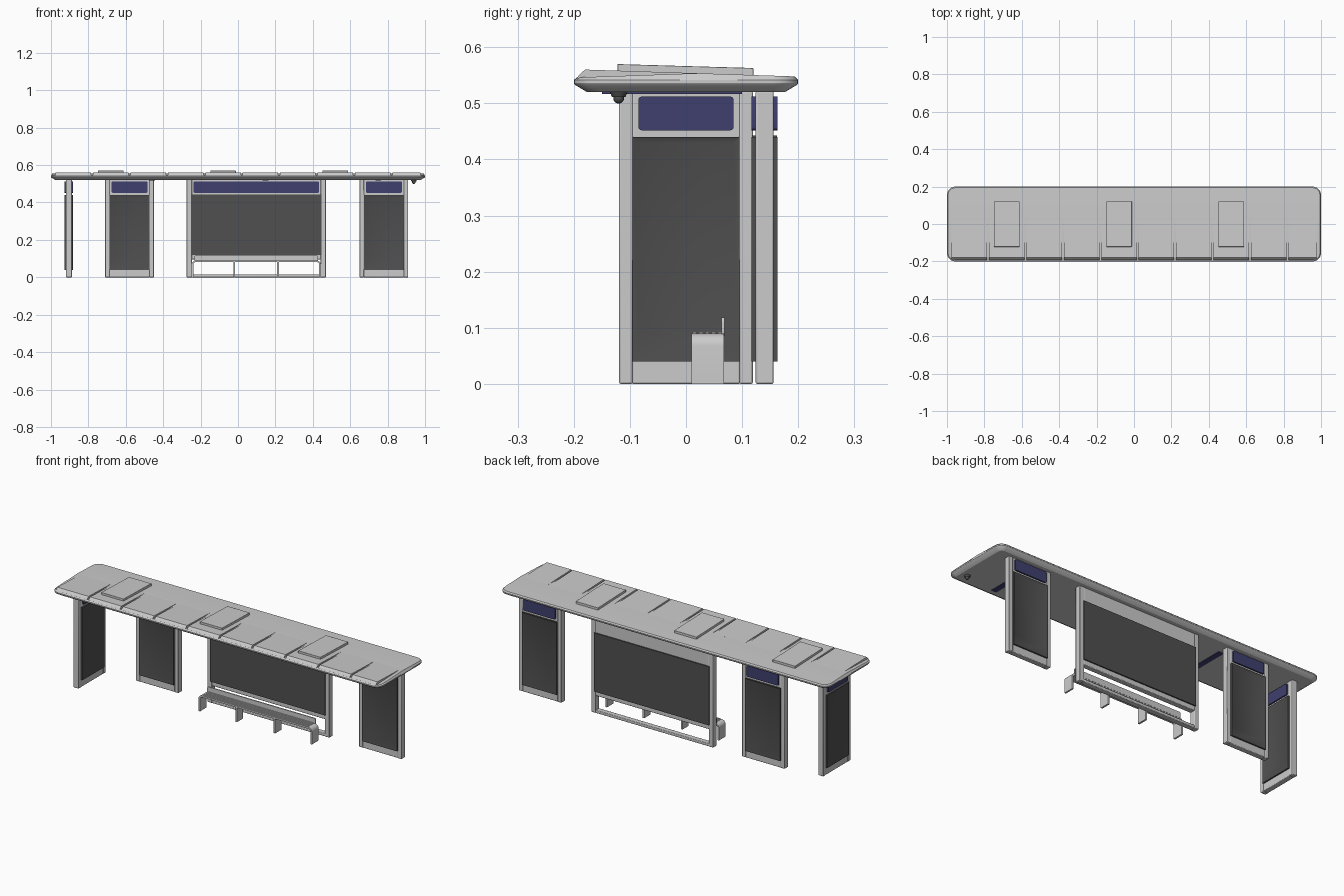
import bpy, bmesh, math
from mathutils import Matrix

if "Cube" in bpy.data.objects:
    bpy.data.objects.remove(bpy.data.objects["Cube"])


def material(name, rgb):
    m = bpy.data.materials.new(name)
    m.diffuse_color = (*rgb, 1)
    m.use_nodes = True
    m.node_tree.nodes["Principled BSDF"].inputs["Base Color"].default_value = m.diffuse_color
    return m


DARK = material("dark_glass", (0.08, 0.08, 0.08))
BLUE = material("blue_sign", (0.05, 0.05, 0.16))
LIGHT = material("light_metal", (0.62, 0.62, 0.62))


def finish(bm, name, mat=None, bevel=0, place=None):
    if place:
        bm.transform(place)
    bmesh.ops.recalc_face_normals(bm, faces=bm.faces)
    me = bpy.data.meshes.new(name)
    bm.to_mesh(me)
    bm.free()
    ob = bpy.data.objects.new(name, me)
    bpy.context.collection.objects.link(ob)
    if mat:
        me.materials.append(mat)
    if bevel:
        b = ob.modifiers.new("bevel", 'BEVEL')
        b.width, b.segments = bevel, 2
    bpy.context.view_layer.objects.active = ob
    ob.select_set(True)
    bpy.ops.object.shade_smooth_by_angle(angle=math.radians(30))
    ob.select_set(False)
    return ob


def add_box(bm, x0, x1, y0, y1, z0, z1):
    m = Matrix.Translation(((x0 + x1) / 2, (y0 + y1) / 2, (z0 + z1) / 2))
    return bmesh.ops.create_cube(bm, size=1, matrix=m @ Matrix.Diagonal((x1 - x0, y1 - y0, z1 - z0, 1)))["verts"]


def boxes(name, items, **kw):
    bm = bmesh.new()
    for i in items:
        add_box(bm, *i)
    return finish(bm, name, **kw)


def rounded(w, h, r, n=6):
    pts = []
    for k, (sx, sy) in enumerate([(1, 1), (-1, 1), (-1, -1), (1, -1)]):
        for i in range(n + 1):
            a = math.pi / 2 * (k + i / n)
            pts.append((sx * (w - r) + r * math.cos(a), sy * (h - r) + r * math.sin(a)))
    return pts


def loft(bm, rings):
    vs = [[bm.verts.new(p) for p in r] for r in rings]
    n = len(vs[0])
    for a, b in zip(vs, vs[1:]):
        for i in range(n):
            bm.faces.new((a[i], a[(i + 1) % n], b[(i + 1) % n], b[i]))
    bm.faces.new(vs[0])
    bm.faces.new(vs[-1])
    return vs


# Roof slab: chamfered rim, low ridge just behind the middle
RIDGE = 0.02


def slope(y):
    return 0.5605 - 0.0325 * (y + 0.19)


def roof_top(y):
    return slope(y) if y >= RIDGE else 0.546 + (slope(RIDGE) - 0.546) * (y + 0.2) / 0.22


bm = bmesh.new()
loft(bm, [[(x, y, z) for x, y in rounded(1 - d, 0.2 - d, 0.045 - d)]
          for d, z in [(0.024, 0.52), (0.002, 0.533), (0, 0.536), (0, 0.542), (0.006, 0.55)]])
bmesh.ops.bisect_plane(bm, geom=bm.verts[:] + bm.edges[:] + bm.faces[:],
                       plane_co=(0, RIDGE, 0), plane_no=(0, 1, 0))
for v in bm.verts:
    if v.co.z > 0.549:
        v.co.z = roof_top(v.co.y)
finish(bm, "roof")

# Wedge cladding sheets on the front half of the roof
bm = bmesh.new()
seams = [-0.98] + [-0.78 + 0.2 * i for i in range(9)] + [0.98]
wedge = [(-0.195, 0.543), (-0.192, 0.549), (-0.18, slope(-0.18)), (RIDGE, slope(RIDGE)), (RIDGE, 0.543)]
for a, b in zip(seams, seams[1:]):
    loft(bm, [[(x, y, z) for y, z in wedge] for x in (a + 0.005, b - 0.005)])
finish(bm, "roof_sheets")

# Raised roof hatches
for x in (-0.68, -0.08, 0.52):
    bm = bmesh.new()
    for v in add_box(bm, x - 0.068, x + 0.068, -0.122, 0.12, 0.545, 0.57):
        if v.co.z > 0.56:
            v.co.z = 0.57 if v.co.y < 0 else 0.563
    finish(bm, "roof_hatch", bevel=0.001)

# Light strips under the roof
for x in (-0.46, 0.147, 0.75):
    boxes("light_strip", [(x - 0.015, x + 0.015, -0.15, 0.1, 0.517, 0.525)], mat=BLUE)

# Ceiling dome camera
bm = bmesh.new()
bmesh.ops.create_cone(bm, cap_ends=True, segments=24, radius1=0.012, radius2=0.016, depth=0.01,
                      matrix=Matrix.Translation((0.94, -0.12, 0.516)))
bmesh.ops.create_uvsphere(bm, u_segments=20, v_segments=12, radius=0.0095,
                          matrix=Matrix.Translation((0.94, -0.12, 0.509)))
finish(bm, "dome_camera", mat=DARK)


def pane(name, w, z0, z1, t, recess, place):
    """Glazed box; small panes get a shallow poster recess on each face."""
    bm = bmesh.new()
    add_box(bm, -w, w, -t, t, z0, z1)
    if recess:
        faces = [f for f in bm.faces if abs(f.normal.y) > 0.9]
        for f in faces:
            bmesh.ops.inset_region(bm, faces=[f], thickness=0.015)
            for v in f.verts:
                v.co.y *= 1 - 0.005 / t
                if v.co.z < 0.2:
                    v.co.z = z0 + 0.055
    finish(bm, name, mat=DARK, place=place)


def sign(w, y0, y1, place):
    bm = bmesh.new()
    loft(bm, [[(x, y, 0.482 + z) for x, z in rounded(w, 0.03, 0.006, 4)] for y in (y0, y1)])
    finish(bm, "sign_band", mat=BLUE, place=place)


# Three standing ad panels: two at the back, one turned as the end wall
back_y = 0.14
panels = [("left_panel", Matrix.Translation((-0.58, back_y, 0)), 0.13),
          ("right_panel", Matrix.Translation((0.78, back_y, 0)), 0.13),
          ("end_panel", Matrix.Translation((-0.904, 0, 0)) @ Matrix.Rotation(math.pi / 2, 4, 'Z'), 0.119)]
for name, place, w in panels:
    boxes(name + "_frame", [(-w, -w + 0.024, -0.016, 0.016, 0, 0.522),
                            (w - 0.024, w, -0.016, 0.016, 0, 0.522),
                            (-w + 0.022, w - 0.022, -0.015, 0.015, 0, 0.522)], bevel=0.003, place=place)
    pane(name + "_pane", w - 0.024, 0.04, 0.44, 0.023, True, place)
    sign(w - 0.034, -0.023, 0.023, place)

# Wide middle panel with an opening at the bottom
mid = Matrix.Translation((0.0975, back_y, 0))
W = 0.372
boxes("middle_frame", [(-W, -W + 0.028, -0.016, 0.016, 0, 0.522),
                       (W - 0.028, W, -0.016, 0.016, 0, 0.522),
                       (-W + 0.026, W - 0.026, -0.015, 0.015, 0.095, 0.522),
                       (-W + 0.026, W - 0.026, -0.015, 0.015, 0, 0.016)], bevel=0.003, place=mid)
pane("middle_pane", W - 0.022, 0.12, 0.443, 0.022, False, mid)
sign(W - 0.036, -0.023, 0, mid)

# Bench: bent sheet whose rounded ends run down into legs
X0, X1, H, T = -0.248, 0.443, 0.09, 0.009


def arch(inset, r):
    pts = [(X0 + inset, 0)]
    for cx, start in ((X0 + inset + r, math.pi), (X1 - inset - r, math.pi / 2)):
        pts += [(cx + r * math.cos(start - math.pi / 2 * i / 6),
                 H - inset - r + r * math.sin(start - math.pi / 2 * i / 6)) for i in range(7)]
    return pts + [(X1 - inset, 0)]


bm = bmesh.new()
outer, inner = arch(0, 0.022), arch(T, 0.013)
rings = [[(*o[:1], y, o[1]) for o in outer] + [(i[0], y, i[1]) for i in reversed(inner)] for y in (0.01, 0.068)]
front, back = loft(bm, rings)
finish(bm, "bench", mat=LIGHT)
boxes("bench_slats", [(X0 + 0.025, X1 - 0.025, y, y + 0.007, 0.086, 0.0925)
                      for y in [0.012 + 0.0112 * i for i in range(5)]], mat=LIGHT)
boxes("bench_middle_legs", [(x - 0.005, x + 0.005, 0.012, 0.066, 0, 0.084) for x in (-0.02, 0.213)], mat=LIGHT)

# Bench back rail
bm = bmesh.new()
loft(bm, [[(0.0975 + x, y, 0.102 + z) for x, z in rounded(0.33, 0.0165, 0.008)] for y in (0.063, 0.069)])
finish(bm, "bench_back_rail", mat=LIGHT)
